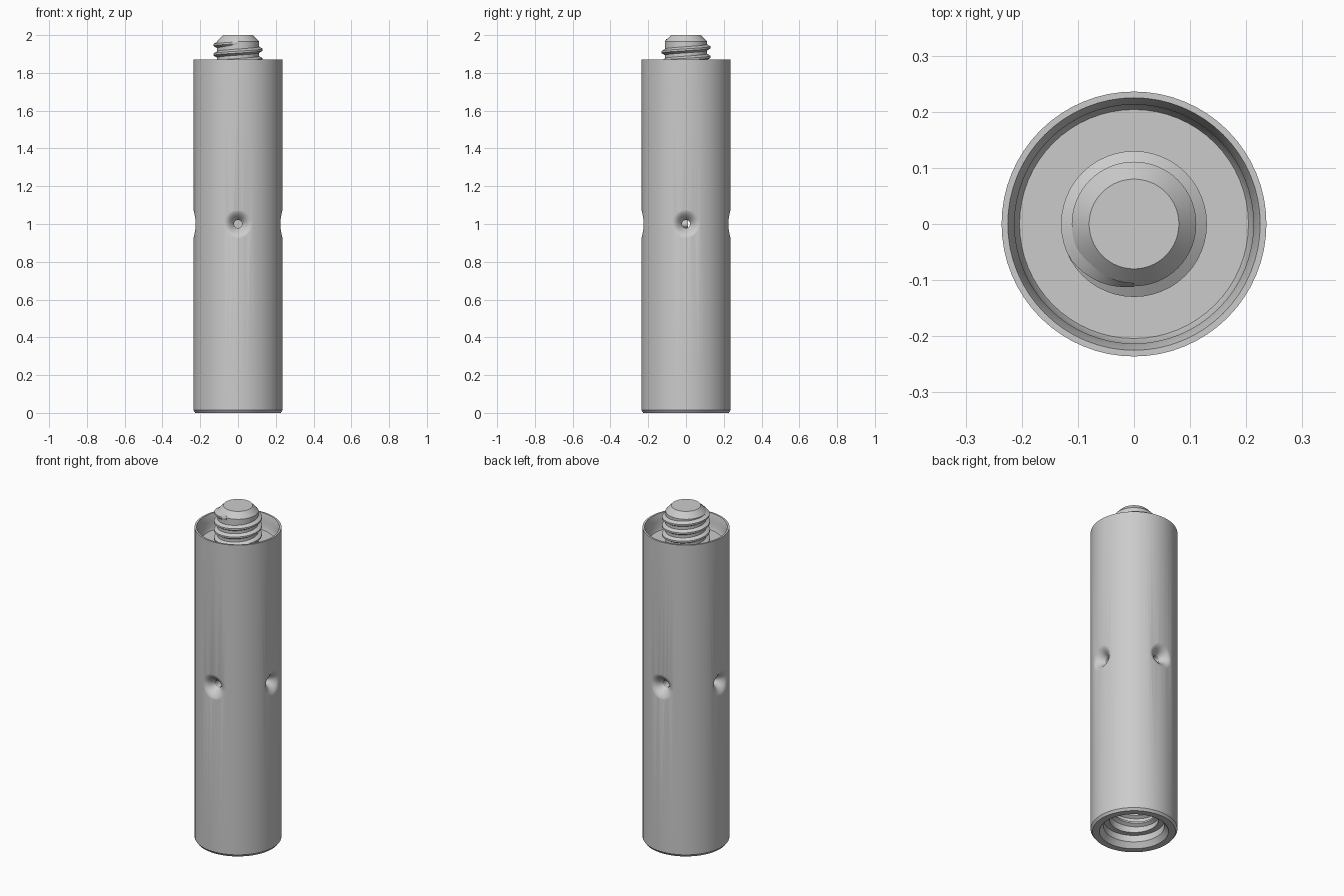
import bpy, bmesh, math

default = bpy.data.objects.get("Cube")
if default:
    bpy.data.objects.remove(default)

steel = bpy.data.materials.new("brushed_steel_grey")
steel.use_nodes = True
GREY = (0.6, 0.6, 0.6, 1)
steel.diffuse_color = GREY
steel.node_tree.nodes["Principled BSDF"].inputs["Base Color"].default_value = GREY

R = 0.236          # body radius
PITCH = 0.05       # thread pitch
SEGS = 64


def make_object(name, bm):
    bmesh.ops.recalc_face_normals(bm, faces=bm.faces)
    mesh = bpy.data.meshes.new(name)
    bm.to_mesh(mesh)
    bm.free()
    mesh.materials.append(steel)
    ob = bpy.data.objects.new(name, mesh)
    bpy.context.collection.objects.link(ob)
    return ob


def skin(rings, name):
    """Bridge closed rings of points and cap both ends."""
    bm = bmesh.new()
    rows = [[bm.verts.new(p) for p in ring] for ring in rings]
    n = len(rows[0])
    for a, b in zip(rows, rows[1:]):
        for i in range(n):
            j = (i + 1) % n
            bm.faces.new((a[i], a[j], b[j], b[i]))
    bm.faces.new(rows[0])
    bm.faces.new(rows[-1])
    return make_object(name, bm)


def lathe(profile, name):
    angles = [math.tau * i / SEGS for i in range(SEGS)]
    return skin([[(r * math.cos(a), r * math.sin(a), z) for a in angles]
                 for r, z in profile], name)


def thread(name, root, crest, z_low, z_high, end_angle):
    """Helical ridge from root to crest radius, fading out at both ends."""
    turns = (z_high - z_low) / PITCH
    steps = int(turns * 48)
    rings = []
    for i in range(steps + 1):
        t = i / steps
        fade = max(0.05, min(1, t * 20, (1 - t) * 20))
        a = end_angle - (1 - t) * turns * math.tau
        z = z_low + t * (z_high - z_low)
        tip = root + (crest - root) * fade
        inset = root - 0.006 * math.copysign(1, crest - root)
        section = ((inset, -0.02), (tip, -0.005), (tip, 0.005), (inset, 0.02))
        rings.append([(r * math.cos(a), r * math.sin(a), z + h) for r, h in section])
    return skin(rings, name)


def dimple_cutter(turn):
    """Funnel that flares into the curved wall, with a fine bore to the axis."""
    def ring(r, place):
        pts = []
        for i in range(40):
            p = math.tau * i / 40
            y, z = r * math.cos(p), r * math.sin(p)
            x = place(y)
            pts.append((x * math.cos(turn) - y * math.sin(turn),
                        x * math.sin(turn) + y * math.cos(turn), z + 1.0))
        return pts

    flare, bore = 0.08, 0.021
    rings = [ring(bore, lambda y: -0.01)]
    for k in range(11):
        r = bore + (flare - bore) * k / 10
        depth = 0.09 * (1 - r / flare) ** 2 - 0.0005 * k / 10
        rings.append(ring(r, lambda y: math.sqrt(R * R - y * y) - depth))
    rings.append(ring(flare + 0.01, lambda y: math.sqrt(R * R - y * y) + 0.006))
    rings.append(ring(flare + 0.01, lambda y: 0.3))
    cutter = skin(rings, "dimple_cutter")
    cutter.hide_render = True
    return cutter


# Body: threaded socket below, stepped recess above
body = lathe([(0.132, 0.32), (0.132, 0.07), (0.165, 0.07), (0.165, 0.03),
              (0.188, 0.0), (0.226, 0.0), (R, 0.014), (R, 1.87), (0.225, 1.87),
              (0.213, 1.83), (0.213, 1.80), (0.204, 1.78)], "body")

# Four dimpled cross holes around the middle
cutters = [dimple_cutter(k * math.pi / 2) for k in range(4)]
for c in cutters:
    mod = body.modifiers.new("cross_hole", 'BOOLEAN')
    mod.operation = 'DIFFERENCE'
    mod.solver = 'EXACT'
    mod.object = c
bpy.context.view_layer.update()
cut = bpy.data.meshes.new_from_object(
    body.evaluated_get(bpy.context.evaluated_depsgraph_get()))
body.modifiers.clear()
body.data = cut
for c in cutters:
    bpy.data.objects.remove(c)

# Screw stud with chamfered tip, and both threads
stud = lathe([(0.111, 1.77), (0.111, 1.967), (0.08, 2.0)], "stud")
stud_thread = thread("stud_thread", 0.111, 0.13, 1.785, 1.96, -math.pi / 2)
socket_thread = thread("socket_thread", 0.132, 0.113, 0.09, 0.29, 0)

for ob in (body, stud, stud_thread, socket_thread):
    bpy.ops.object.select_all(action='DESELECT')
    ob.select_set(True)
    bpy.context.view_layer.objects.active = ob
    bpy.ops.object.shade_smooth_by_angle(angle=math.radians(28))
